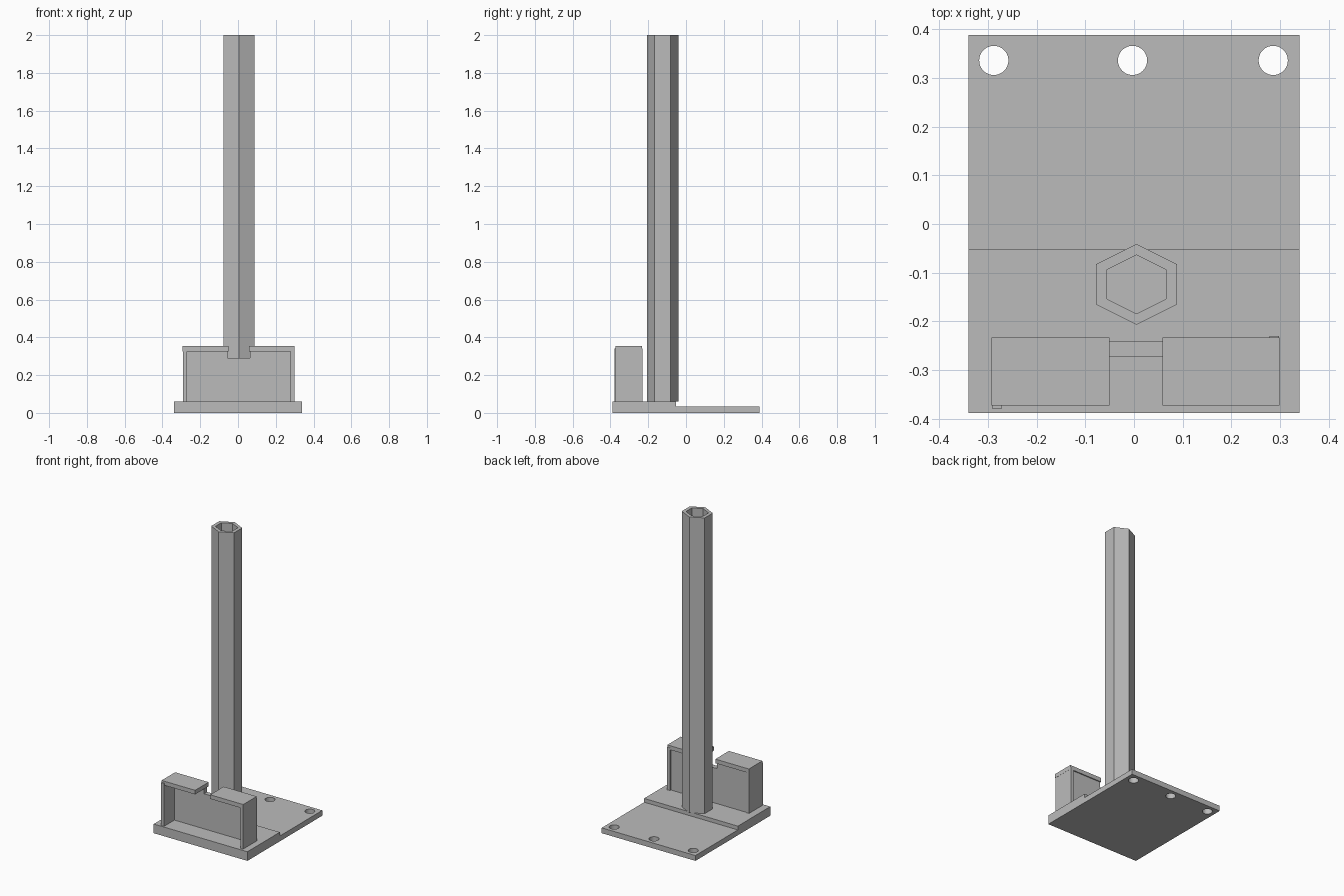
import bpy, bmesh, math

cube = bpy.data.objects.get("Cube")
if cube:
    bpy.data.objects.remove(cube, do_unlink=True)

grey = bpy.data.materials.new("plain grey")
grey.use_nodes = True
colour = (0.5, 0.5, 0.5, 1)
grey.diffuse_color = colour
grey.node_tree.nodes["Principled BSDF"].inputs["Base Color"].default_value = colour


def finish(name, bm):
    bmesh.ops.recalc_face_normals(bm, faces=bm.faces[:])
    mesh = bpy.data.meshes.new(name)
    bm.to_mesh(mesh)
    bm.free()
    mesh.materials.append(grey)
    obj = bpy.data.objects.new(name, mesh)
    bpy.context.collection.objects.link(obj)
    return obj


def prism(name, outline, axis, start, end):
    """Extrude a 2D outline along axis x, y or z."""
    place = {"x": lambda a, b: (start, a, b),
             "y": lambda a, b: (a, start, b),
             "z": lambda a, b: (a, b, start)}[axis]
    bm = bmesh.new()
    face = bm.faces.new([bm.verts.new(place(a, b)) for a, b in outline])
    new = bmesh.ops.extrude_face_region(bm, geom=[face])["geom"]
    shift = [end - start if axis == k else 0 for k in "xyz"]
    bmesh.ops.translate(bm, vec=shift, verts=[v for v in new if isinstance(v, bmesh.types.BMVert)])
    return finish(name, bm)


def box(name, x, y, z):
    return prism(name, [(x[0], y[0]), (x[1], y[0]), (x[1], y[1]), (x[0], y[1])], "z", *z)


# Stepped base plate with three screw holes
base = prism("base_plate", [(-0.388, 0), (0.388, 0), (0.388, 0.035), (-0.052, 0.035),
                            (-0.052, 0.06), (-0.388, 0.06)], "x", -0.34, 0.34)
for label, x in (("right", -0.288), ("middle", -0.003), ("left", 0.286)):
    ring = [(x + 0.03 * math.cos(i * math.tau / 40), 0.336 + 0.03 * math.sin(i * math.tau / 40))
            for i in range(40)]
    cutter = prism(label + "_hole_cutter", ring, "z", -0.1, 0.1)
    cutter.hide_render = True
    cutter.hide_set(True)
    cutter.display_type = "WIRE"
    cut = base.modifiers.new(label + " hole", "BOOLEAN")
    cut.operation = "DIFFERENCE"
    cut.solver = "EXACT"
    cut.object = cutter

# Hollow hexagonal post
bm = bmesh.new()


def hexagon(r, z):
    outline = [(0, r), (-r, r / 2), (-r, -r / 2), (0, -r), (r, -r / 2), (r, r / 2)]
    return [bm.verts.new((0.005 + x, -0.124 + y, z)) for x, y in outline]


loops = [hexagon(0.083, 0.059), hexagon(0.083, 2), hexagon(0.0605, 2), hexagon(0.0605, 0.059)]
for k in range(4):
    a, b = loops[k], loops[(k + 1) % 4]
    for i in range(6):
        j = (i + 1) % 6
        bm.faces.new((a[i], a[j], b[j], b[i]))
finish("hexagonal_post", bm)

# Open-fronted holder: notched back wall, two side walls, two top plates
prism("holder_back_wall", [(-0.28, 0.059), (0.285, 0.059), (0.285, 0.33), (0.064, 0.33),
                           (0.064, 0.29), (-0.056, 0.29), (-0.056, 0.33), (-0.28, 0.33)],
      "y", -0.272, -0.24)
box("holder_right_wall", (-0.292, -0.271), (-0.379, -0.236), (0.059, 0.34))
box("holder_left_wall", (0.278, 0.298), (-0.373, -0.23), (0.059, 0.34))
box("holder_right_top", (-0.293, -0.05), (-0.373, -0.233), (0.326, 0.353))
box("holder_left_top", (0.059, 0.299), (-0.373, -0.233), (0.326, 0.353))
